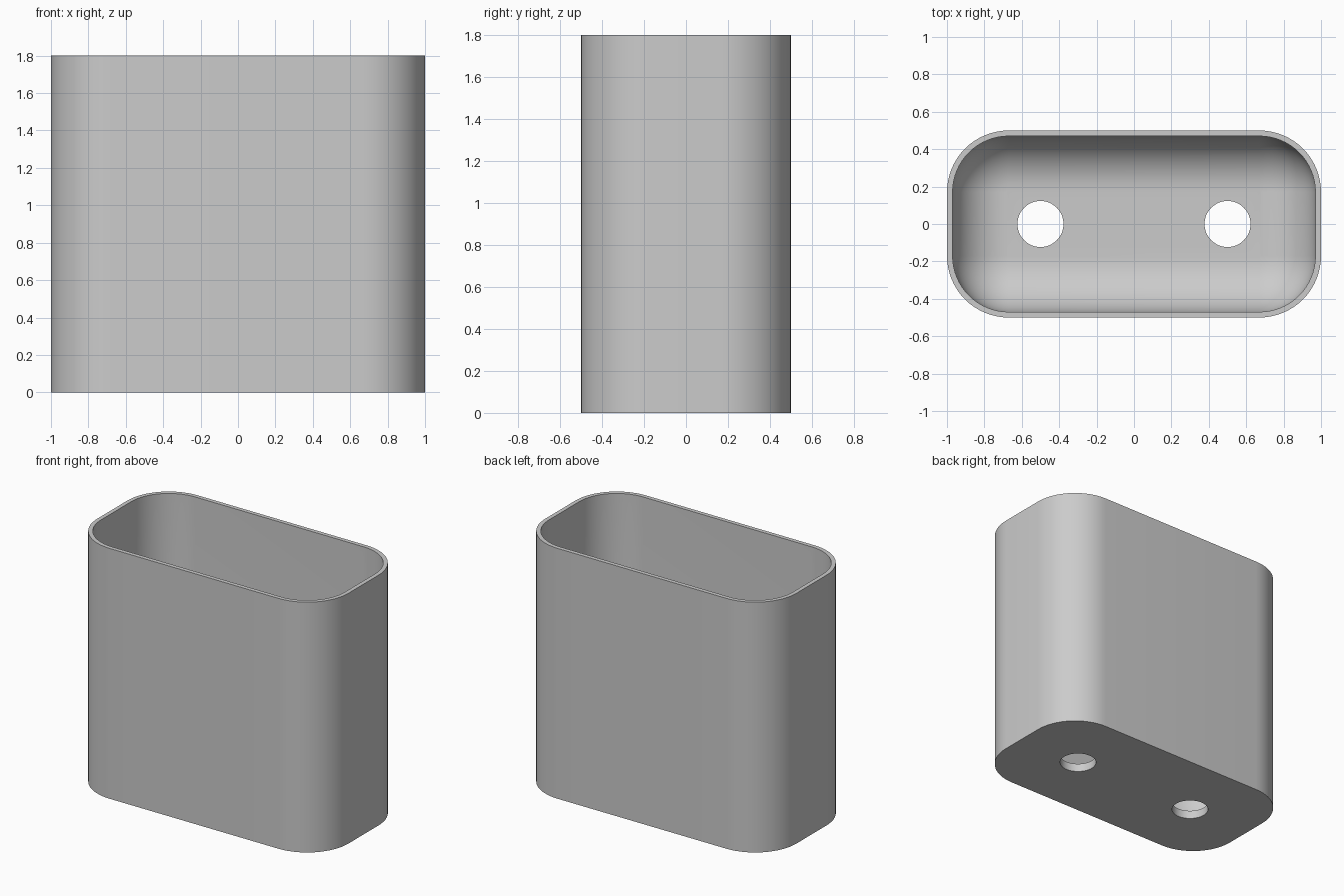
import bpy, bmesh
from math import sin, cos, pi

if "Cube" in bpy.data.objects:
    bpy.data.objects.remove(bpy.data.objects["Cube"], do_unlink=True)

HEIGHT, FLOOR, WALL = 1.8, 0.06, 0.03
CORNER_X, CORNER_Y, RADIUS = 0.67, 0.17, 0.33   # corner arc centres and outer radius
FILLET, HOLE_R, HOLE_X = 0.29, 0.123, 0.5
ARC, STEPS = 16, 12

grey = bpy.data.materials.new("light grey")
grey.use_nodes = True
grey.diffuse_color = (0.6, 0.6, 0.6, 1)
grey.node_tree.nodes["Principled BSDF"].inputs["Base Color"].default_value = (0.6, 0.6, 0.6, 1)


def rounded_ring(bm, radius, z):
    """Rounded rectangle of vertices at height z."""
    ring = []
    for i, (sx, sy) in enumerate([(1, 1), (-1, 1), (-1, -1), (1, -1)]):
        for k in range(ARC + 1):
            a = (i + k / ARC) * pi / 2
            ring.append(bm.verts.new((sx * CORNER_X + radius * cos(a),
                                      sy * CORNER_Y + radius * sin(a), z)))
    return ring


# Container shell: outside wall, rim, inside wall, rounded inner bottom
inner = RADIUS - WALL
profile = [(RADIUS, 0), (RADIUS, HEIGHT), (inner, HEIGHT)]
for s in range(STEPS + 1):
    a = s / STEPS * pi / 2
    profile.append((inner - FILLET + FILLET * cos(a), FLOOR + FILLET * (1 - sin(a))))

bm = bmesh.new()
rings = [rounded_ring(bm, r, z) for r, z in profile]
for low, high in zip(rings, rings[1:]):
    for i in range(len(low)):
        j = (i + 1) % len(low)
        bm.faces.new((low[i], low[j], high[j], high[i]))
bm.faces.new(rings[0][::-1])
bm.faces.new(rings[-1])
bmesh.ops.recalc_face_normals(bm, faces=bm.faces)
mesh = bpy.data.meshes.new("container")
bm.to_mesh(mesh)
bm.free()
container = bpy.data.objects.new("container", mesh)
bpy.context.collection.objects.link(container)
mesh.materials.append(grey)

# Two drain holes through the floor
cutters = []
for side, x in (("left", HOLE_X), ("right", -HOLE_X)):
    bpy.ops.mesh.primitive_cylinder_add(vertices=48, radius=HOLE_R, depth=0.4, location=(x, 0, 0))
    cutter = bpy.context.object
    cutter.name = side + "_hole_cutter"
    cutter.hide_render = True
    cutter.data.materials.append(grey)
    cut = container.modifiers.new(side + "_hole", "BOOLEAN")
    cut.operation, cut.solver, cut.object = "DIFFERENCE", "EXACT", cutter
    cutters.append(cutter)

bpy.ops.object.select_all(action="DESELECT")
container.select_set(True)
bpy.context.view_layer.objects.active = container
for name in [m.name for m in container.modifiers]:
    bpy.ops.object.modifier_apply(modifier=name)
for cutter in cutters:
    bpy.data.objects.remove(cutter, do_unlink=True)
bpy.ops.object.shade_smooth_by_angle(angle=pi / 6)
